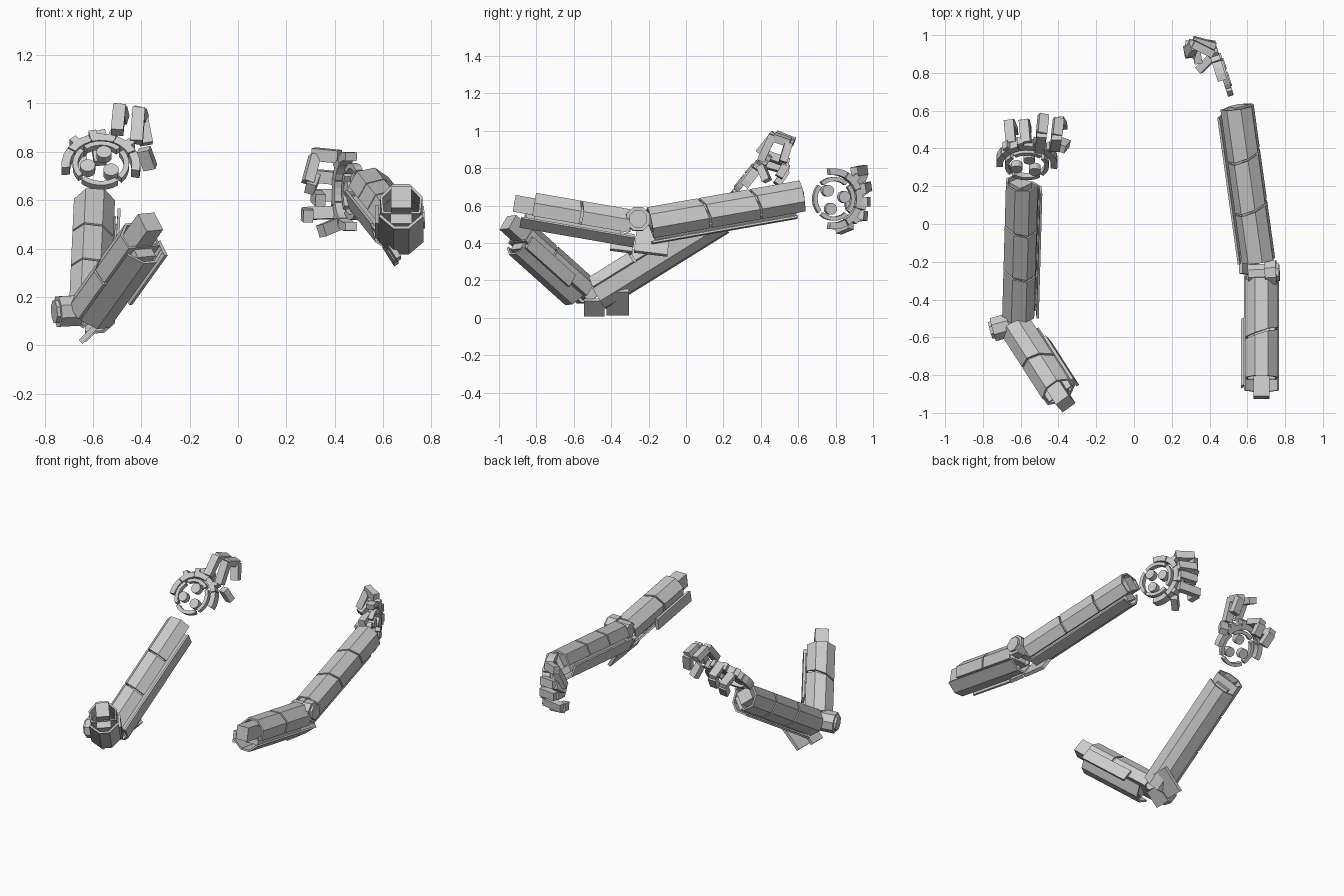
import bpy, bmesh
from math import cos, sin, radians
from mathutils import Vector

if "Cube" in bpy.data.objects:
    bpy.data.objects.remove(bpy.data.objects["Cube"], do_unlink=True)

grey = bpy.data.materials.new("light_grey")
grey.use_nodes = True
grey.diffuse_color = (0.6, 0.6, 0.6, 1)
grey.node_tree.nodes["Principled BSDF"].inputs["Base Color"].default_value = (0.6, 0.6, 0.6, 1)


def frame(origin, direction, up, sign=1):
    """Origin, outward axis, up axis and long axis of a part."""
    d = Vector(direction).normalized()
    u = Vector(up)
    u = (u - d * u.dot(d)).normalized()
    return Vector(origin), d.cross(u) * sign, u, d


def prism(name, fr, pts, t0, t1, k0=0, k1=0, wall=0, closed=True):
    """Sweep a profile along the long axis; wall > 0 leaves an open shell."""
    o, s, u, d = fr
    bm = bmesh.new()
    rings = [[bm.verts.new(o + s * a + u * h + d * (t + k * a)) for a, h in pts]
             for t, k in ((t0, k0), (t1, k1))]
    n = len(pts)
    for i in range(n if closed else n - 1):
        j = (i + 1) % n
        bm.faces.new((rings[0][i], rings[0][j], rings[1][j], rings[1][i]))
    if not wall:
        for ring in rings:
            bm.faces.new(ring)
    bmesh.ops.recalc_face_normals(bm, faces=bm.faces)
    mesh = bpy.data.meshes.new(name)
    bm.to_mesh(mesh)
    bm.free()
    mesh.materials.append(grey)
    ob = bpy.data.objects.new(name, mesh)
    bpy.context.collection.objects.link(ob)
    if wall:
        mod = ob.modifiers.new("wall", 'SOLIDIFY')
        mod.thickness = wall
        mod.offset = -1 if closed else 0


def rect(w, h, cx=0, cy=0):
    return [(cx - w, cy - h), (cx + w, cy - h), (cx + w, cy + h), (cx - w, cy + h)]


def arc(r0, r1, a0, a1, steps=5):
    angles = [radians(a0 + (a1 - a0) * i / steps) for i in range(steps + 1)]
    return ([(r1 * sin(a), r1 * cos(a)) for a in angles]
            + [(r0 * sin(a), r0 * cos(a)) for a in reversed(angles)])


def disc(r, cx=0, cy=0, n=12):
    return [(cx + r * cos(radians(360 * (i + 0.5) / n)),
             cy + r * sin(radians(360 * (i + 0.5) / n))) for i in range(n)]


SHELL = [(-.08, -.05), (-.088, .02), (-.035, .075), (.035, .075), (.088, .02), (.08, -.05)]
KEEL = [(-.088, -.068), (-.03, -.118), (.03, -.118), (.088, -.068)]


def limb(name, start, end, up, sign, cuts, keel, stub):
    """Segmented hollow armour around a core, with a keel plate beneath."""
    fr = frame(start, Vector(end) - Vector(start), up, sign)
    length = (Vector(end) - Vector(start)).length
    marks = [0] + [c * length for c in cuts] + [length]
    for i in range(len(marks) - 1):
        k0 = 0.3 if i else 0
        k1 = 0.3 if i < len(marks) - 2 else 0
        prism(f"{name}_armour_{i}", fr, SHELL, marks[i] + .006, marks[i + 1] - .006,
              k0, k1, wall=.012)
    prism(name + "_core", fr, rect(.042, .045), -stub, length)
    prism(name + "_lower_core", fr, rect(.045, .025, 0, -.065), .02, length - .05)
    prism(name + "_keel", fr, KEEL, keel[0], length + keel[1], wall=.012, closed=False)
    return fr


def finger(name, points, up, w=.026):
    for i in range(len(points) - 1):
        a, b = Vector(points[i]), Vector(points[i + 1])
        prism(f"{name}_{i}", frame(a, b - a, up), rect(w, .021),
              .008 if i else 0, (b - a).length + .008)


def hand(side, centre, normal, forward, sign, fingers):
    fr = frame(centre, normal, forward, sign)
    # broken palm ring
    for i in range(4):
        a = 45 + 90 * i
        prism(f"{side}_palm_ring_{i}", fr, arc(.095, .117, a + 5, a + 85, 6), -.018, .014)
    # round pads
    for i in range(3):
        a = radians(120 * i + 10)
        prism(f"{side}_palm_pad_{i}", fr, disc(.032, .057 * sin(a), .057 * cos(a)), -.018, .02)
    # knuckle guard arc with raised knuckles
    for i in range(5):
        a = -100 + 40 * i
        prism(f"{side}_knuckle_guard_{i}", fr, arc(.128, .163, a + 1, a + 39, 3), -.045, .005)
    for i in range(4):
        a = radians(-42 + 28 * i)
        c, out = fr[0], fr[1] * sin(a) + fr[2] * cos(a)
        prism(f"{side}_knuckle_{i}", frame(c + out * .135 - fr[3] * .02, out, normal),
              rect(.016, .024), 0, .05)
    for i, pts in enumerate(fingers):
        finger(f"{side}_finger_{i}", pts, normal if i < 4 else forward)


def elbow(side, centre, outward, up, reach):
    """Faceted pivot disc with a raised face, on a joint block."""
    fr = frame(centre, outward, up)
    prism(side + "_elbow_cap", fr, disc(.068, n=8), .02, reach - .015)
    prism(side + "_elbow_cap_face", fr, disc(.05, n=8), reach - .015, reach)
    prism(side + "_elbow_joint", fr, disc(.052, n=8), -.07, .02)


def blades(side, plates, direction, up):
    """Pair of tilted guard plates along the inside of the elbow."""
    for i, (centre, half, length) in enumerate(plates):
        prism(f"{side}_elbow_blade_{i}", frame(centre, direction, up),
              rect(.011, half), 0, length)


# left arm
fr = limb("left_upper_arm", (.675, -.82, .595), (.675, -.29, .503), (0, .17, 1), 1,
          (.45,), (-.05, .03), .1)
prism("left_upper_arm_side_plate", fr, rect(.008, .038, -.1, -.06), .02, .38, .5, .5)
blades("left", (((.635, -.40, .41), .055, .12), ((.61, -.27, .425), .085, .18)),
       (0, 1, -.12), (-.5, 0, .8))
limb("left_forearm", (.665, -.2, .51), (.55, .625, .655), (.55, 0, .8), 1,
     (.35, .68), (.0, -.05), -.01)
elbow("left", (.675, -.26, .525), (1, .05, .05), (0, 0, 1), .095)
hand("left", (.48, .79, .636), (.95, .3, 0), (-.3, .95, 0), 1, [
    [(.42, .90, .78), (.32, .95, .79), (.29, .91, .68)],
    [(.43, .94, .69), (.32, .97, .70), (.30, .90, .65)],
    [(.43, .95, .62), (.32, .965, .62), (.34, .86, .60)],
    [(.42, .93, .55), (.28, .95, .545), (.29, .89, .535)],
    [(.41, .88, .50), (.35, .82, .475)]])

# right arm
fr = limb("right_upper_arm", (-.405, -.885, .45), (-.62, -.55, .15), (-.38, .43, .7), -1,
          (.45,), (.02, -.03), .1)
prism("right_upper_arm_side_plate", fr, rect(.008, .038, -.098, -.055), .02, .36)
blades("right", (((-.61, -.545, .055), .058, .11), ((-.575, -.425, .083), .088, .12)),
       (0, 1, 0), (.7, 0, .72))
limb("right_forearm", (-.62, -.49, .145), (-.6, .22, .585), (-.7, -.35, .58), -1,
     (.35, .68), (.0, -.06), -.01)
elbow("right", (-.64, -.53, .145), (-.9, -.25, -.05), (0, 0, 1), .125)
hand("right", (-.567, .315, .745), (0, -.78, .62), (.05, .62, .78), -1, [
    [(-.42, .40, .84), (-.41, .46, .97), (-.40, .55, .94), (-.38, .52, .84)],
    [(-.50, .39, .88), (-.49, .47, .98), (-.48, .57, .94)],
    [(-.57, .43, .87), (-.58, .54, .83), (-.57, .50, .76)],
    [(-.65, .43, .82), (-.66, .54, .79), (-.64, .49, .72)],
    [(-.39, .40, .81), (-.365, .43, .74)]])
